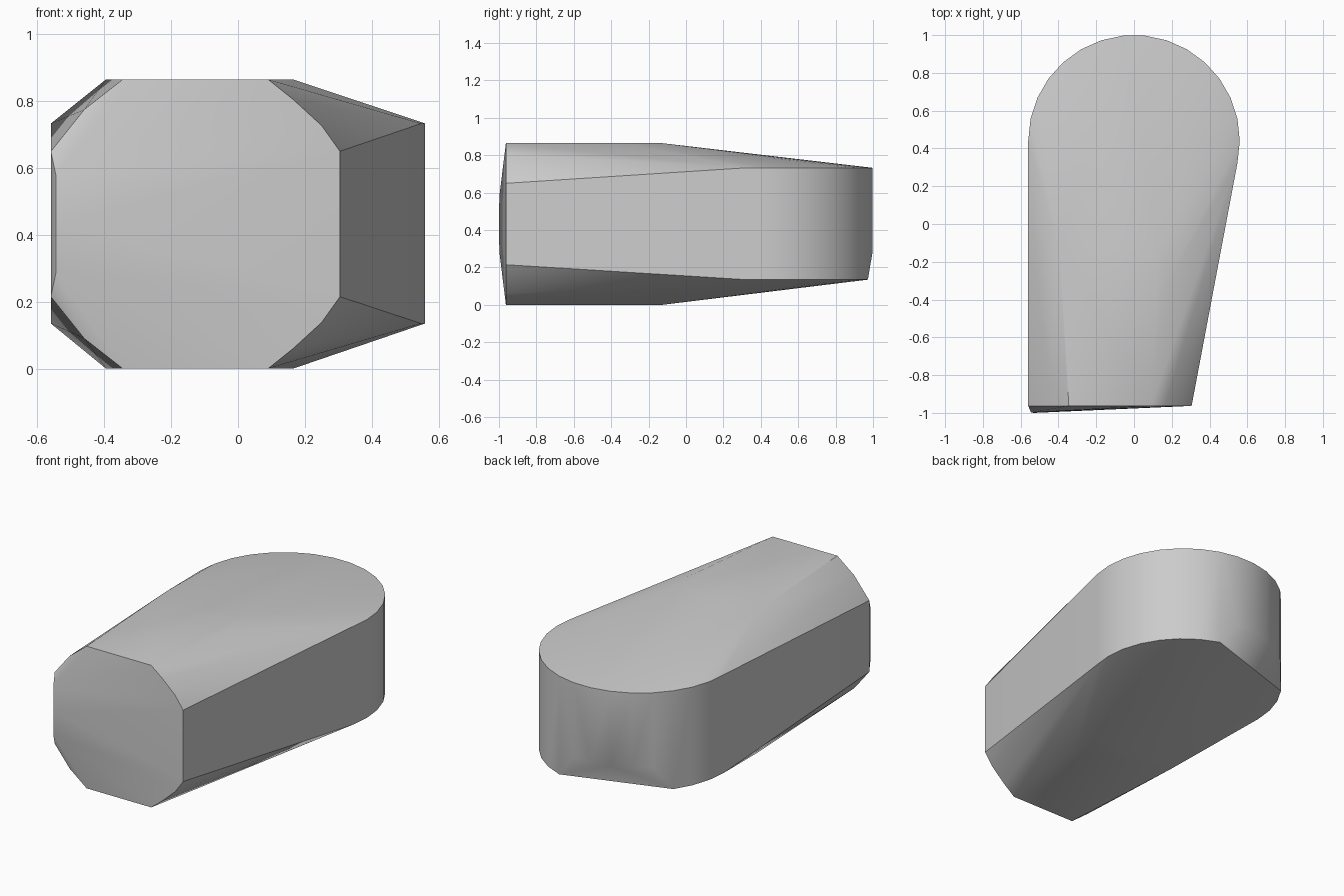
import bpy, bmesh
from math import cos, sin, radians

if "Cube" in bpy.data.objects:
    bpy.data.objects.remove(bpy.data.objects["Cube"])

HEIGHT = 0.865
MID = HEIGHT / 2

grey = bpy.data.materials.new("plain grey")
grey.use_nodes = True
colour = (0.6, 0.6, 0.6, 1)
grey.diffuse_color = colour
grey.node_tree.nodes["Principled BSDF"].inputs["Base Color"].default_value = colour

points = []


def add_pair(x, y, z):
    """Add a point and its mirror image across the middle height."""
    points.append((x, y, z))
    points.append((x, y, HEIGHT - z))


# Chamfered front end
for x, z in [(0.305, 0.65), (0.25, 0.727), (0.165, 0.805), (0.09, HEIGHT),
             (-0.345, HEIGHT), (-0.46, 0.775), (-0.56, 0.65)]:
    add_pair(x, -0.963, z)

# Slight bulge low on the front face
points.append((-0.53, -1, MID))
add_pair(-0.545, -0.998, 0.58)

# Ends of the flat top and bottom
add_pair(-0.395, -0.13, HEIGHT)
add_pair(0.165, -0.33, HEIGHT)
add_pair(0.13, -0.13, HEIGHT)

# Rounded back end, with a clipped lower edge on one side
for angle in range(-12, 181, 12):
    a = radians(angle)
    x, y = 0.56 * cos(a), 0.44 + 0.56 * sin(a)
    points.append((x, y, 0.733))
    clipped = 75 < angle < 140
    points.append((x, y, 0.28 if clipped else 0.135))

# Wrap all sections in one convex skin
bm = bmesh.new()
for p in points:
    bm.verts.new(p)
hull = bmesh.ops.convex_hull(bm, input=bm.verts)
loose = [v for v in bm.verts if not v.link_faces]
bmesh.ops.delete(bm, geom=loose, context="VERTS")
bmesh.ops.dissolve_limit(bm, angle_limit=radians(0.5), verts=bm.verts, edges=bm.edges)
bmesh.ops.recalc_face_normals(bm, faces=bm.faces)

mesh = bpy.data.meshes.new("tapered_block")
bm.to_mesh(mesh)
bm.free()
mesh.materials.append(grey)
block = bpy.data.objects.new("tapered_block", mesh)
bpy.context.collection.objects.link(block)
bpy.context.view_layer.objects.active = block
block.select_set(True)
bpy.ops.object.shade_smooth_by_angle(angle=radians(30))
